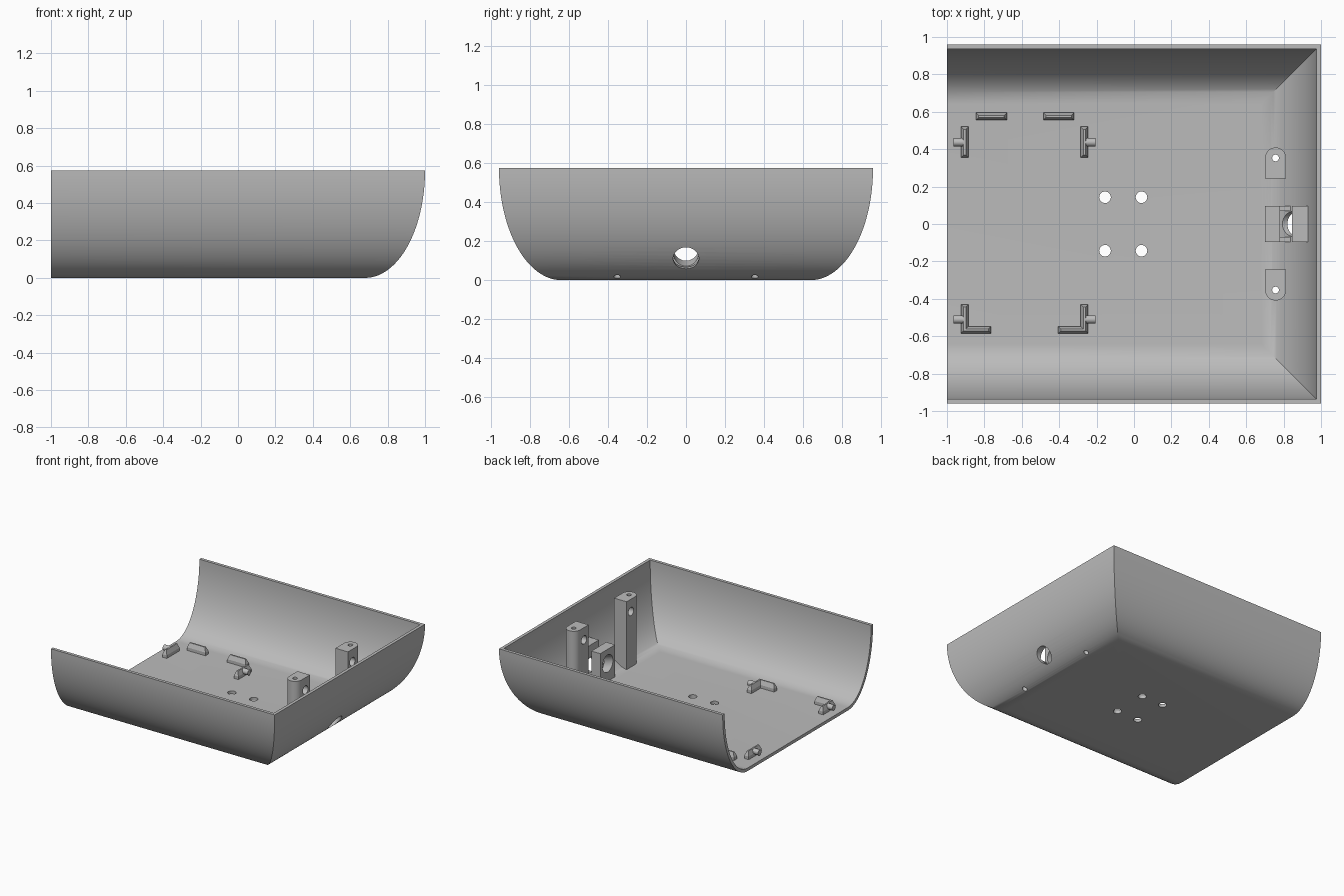
import bpy, bmesh, math
from mathutils import Matrix, Vector

if "Cube" in bpy.data.objects:
    bpy.data.objects.remove(bpy.data.objects["Cube"])

HEIGHT, HALF_WIDTH, WALL = 0.575, 0.96, 0.025
CURVE, STEPS = 0.32, 28

grey = bpy.data.materials.new("plain grey")
grey.use_nodes = True
grey.diffuse_color = (0.5, 0.5, 0.5, 1)
grey.node_tree.nodes["Principled BSDF"].inputs["Base Color"].default_value = grey.diffuse_color


def make(name, bm):
    bmesh.ops.recalc_face_normals(bm, faces=bm.faces)
    mesh = bpy.data.meshes.new(name)
    bm.to_mesh(mesh)
    bm.free()
    mesh.materials.append(grey)
    ob = bpy.data.objects.new(name, mesh)
    bpy.context.collection.objects.link(ob)
    return ob


def prism(name, outline, direction):
    """Extrude a closed outline of 3D points along a direction."""
    bm = bmesh.new()
    face = bm.faces.new([bm.verts.new(p) for p in outline])
    out = bmesh.ops.extrude_face_region(bm, geom=[face])
    moved = [v for v in out["geom"] if isinstance(v, bmesh.types.BMVert)]
    bmesh.ops.translate(bm, verts=moved, vec=direction)
    return make(name, bm)


def cylinder(name, centre, axis, radius, length, segments=32):
    bm = bmesh.new()
    turn = Vector((0, 0, 1)).rotation_difference(Vector(axis)).to_matrix().to_4x4()
    bmesh.ops.create_cone(bm, cap_ends=True, segments=segments, radius1=radius, radius2=radius,
                          depth=length, matrix=Matrix.Translation(centre) @ turn)
    return make(name, bm)


def select_only(ob):
    bpy.ops.object.select_all(action='DESELECT')
    ob.select_set(True)
    bpy.context.view_layer.objects.active = ob


def cut(ob, cutters):
    select_only(ob)
    for cutter in cutters:
        mod = ob.modifiers.new("cut", 'BOOLEAN')
        mod.operation, mod.solver, mod.object = 'DIFFERENCE', 'EXACT', cutter
        bpy.ops.object.modifier_apply(modifier=mod.name)


def smooth(ob):
    select_only(ob)
    bpy.ops.object.shade_smooth_by_angle(angle=math.radians(30))


def wall_z(x):
    """Height just inside the outer skin of the curved end wall."""
    t = max(0, (x - 1 + CURVE) / CURVE)
    return HEIGHT * (1 - math.sqrt(1 - t * t)) + 0.012


# Tray shell: three elliptically curved walls with mitred corners, open at one end
def skin(bm, inset):
    rows = []
    for i in range(STEPS + 1):
        a = math.pi / 2 * i / STEPS
        pull = inset + (CURVE - inset) * (1 - math.cos(a))
        z = HEIGHT - (HEIGHT - inset) * math.sin(a)
        x, y = 1 - pull, HALF_WIDTH - pull
        rows.append([bm.verts.new(p) for p in ((-1, -y, z), (x, -y, z), (x, y, z), (-1, y, z))])
    for upper, lower in zip(rows, rows[1:]):
        for k in range(3):
            bm.faces.new((upper[k], upper[k + 1], lower[k + 1], lower[k]))
    bm.faces.new(rows[-1])
    return rows


bm = bmesh.new()
outer, inner = skin(bm, 0), skin(bm, WALL)
for k in range(3):
    bm.faces.new((outer[0][k], outer[0][k + 1], inner[0][k + 1], inner[0][k]))
for side in (0, 3):
    for i in range(STEPS):
        bm.faces.new((outer[i][side], outer[i + 1][side], inner[i + 1][side], inner[i][side]))
bm.faces.new((outer[-1][0], outer[-1][3], inner[-1][3], inner[-1][0]))
shell = make("tray_shell", bm)

# Cutters: floor holes, screw holes and the tilted cable bore
tilt = math.radians(19)
bore = cylinder("bore_cutter", (0.8, 0, 0.135), (-math.cos(tilt), 0, math.sin(tilt)), 0.066, 0.5, 48)
floor_cuts = [cylinder("floor_cutter", (x, y, 0), (0, 0, 1), 0.031, 0.3)
              for x in (-0.155, 0.04) for y in (-0.143, 0.143)]
screw_cuts = [cylinder("screw_cutter", (0.757, s * 0.353, 0.3), (0, 0, 1), 0.018, 1) for s in (-1, 1)]
cross_cuts = [cylinder("cross_cutter", (0.757, s * 0.3, 0.475), (1, 0, 0), 0.033, 0.3) for s in (-1, 1)]
cut(shell, floor_cuts + screw_cuts + [bore])
smooth(shell)

# Tall screw posts, rounded on the outer side, footed on the curved wall
for s, label in ((-1, "front"), (1, "back")):
    r, cx, cy = 0.056, 0.757, 0.353
    plan = [(cx + r, 0.243), (cx - r, 0.243)]
    plan += [(cx - r * math.cos(a), cy + r * math.sin(a))
             for a in (math.pi * i / 16 for i in range(17))]
    post = prism(label + "_screw_post", [(x, s * y, 0) for x, y in plan], (0, 0, HEIGHT))
    for v in post.data.vertices:
        if v.co.z < 0.01:
            v.co.z = wall_z(v.co.x)
    cut(post, [screw_cuts[s > 0], cross_cuts[s > 0]])
    smooth(post)

# Cable clamp: block with a cross slot, bored through
top, slot = 0.285, 0.11
profile = [(0.7, top), (0.78, top), (0.78, slot), (0.845, slot), (0.845, top), (0.935, top)]
profile += [(x, wall_z(x)) for x in (0.935, 0.9, 0.87, 0.84, 0.8, 0.75, 0.7)]
clamp = prism("cable_clamp", [(x, -0.095, z) for x, z in profile], (0, 0.19, 0))
pocket = prism("pocket_cutter", [(x, -0.07, 0) for x in (0.78,)] + [(0.845, -0.07, 0),
               (0.845, 0.07, 0), (0.78, 0.07, 0)], (0, 0, 0.4))
cut(clamp, [bore, pocket])
smooth(clamp)


# Board locators: tapered ribs on the floor, with round side pegs
def rib(name, x0, x1, y0, y1):
    bm = bmesh.new()
    rings = []
    for z, inset in ((0.015, 0), (0.05, 0), (0.085, 0.014)):
        rings.append([bm.verts.new(p) for p in (
            (x0 + inset, y0 + inset, z), (x1 - inset, y0 + inset, z),
            (x1 - inset, y1 - inset, z), (x0 + inset, y1 - inset, z))])
    for low, high in zip(rings, rings[1:]):
        for k in range(4):
            bm.faces.new((low[k], low[k - 1], high[k - 1], high[k]))
    bm.faces.new(rings[0])
    bm.faces.new(rings[-1])
    make(name, bm)


for y0, y1, peg_y, label in ((0.355, 0.52, 0.437, "back"), (-0.585, -0.43, -0.51, "front")):
    for x, s, side in ((-0.905, -1, "outer"), (-0.265, 1, "inner")):
        rib(f"{label}_{side}_side_rib", x - 0.02, x + 0.02, y0, y1)
        peg = cylinder(f"{label}_{side}_peg", (x + s * 0.03, peg_y, 0.062), (1, 0, 0), 0.022, 0.06, 24)
        smooth(peg)
rib("back_outer_end_rib", -0.845, -0.68, 0.555, 0.595)
rib("back_inner_end_rib", -0.485, -0.32, 0.555, 0.595)
rib("front_outer_end_rib", -0.925, -0.765, -0.585, -0.547)
rib("front_inner_end_rib", -0.405, -0.245, -0.585, -0.547)

# Remove the finished cutters
for cutter in floor_cuts + screw_cuts + cross_cuts + [bore, pocket]:
    bpy.data.objects.remove(cutter)
